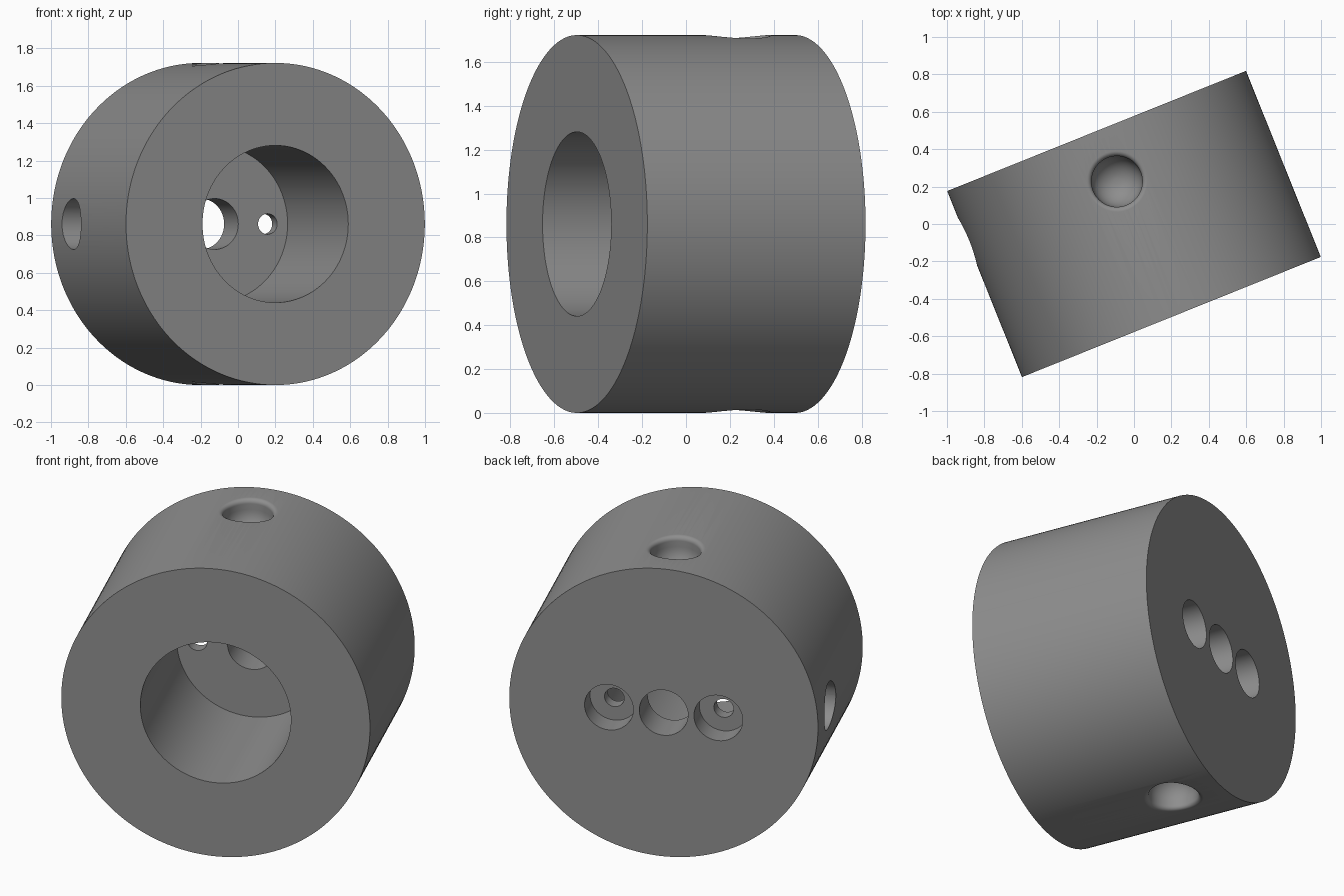
import bpy, bmesh, math
from mathutils import Matrix

if "Cube" in bpy.data.objects:
    bpy.data.objects.remove(bpy.data.objects["Cube"])

R, L = 0.861, 1.072          # collar radius and length
HOLE, SPACING = 0.136, 0.305 # hole radius and spacing of the bolt row
YAW = math.radians(21.9)
FRONT, BACK = -L / 2, L / 2
SIDE_Y = FRONT + 0.781       # position of the radial holes along the axis

grey = bpy.data.materials.new("steel grey")
grey.diffuse_color = (0.27, 0.27, 0.27, 1)
grey.use_nodes = True
grey.node_tree.nodes["Principled BSDF"].inputs["Base Color"].default_value = grey.diffuse_color


def revolve(name, profile, segs, matrix, saddle=False):
    """Closed solid from (radius, height) rings about local z."""
    bm = bmesh.new()
    rings = []
    for r, h in profile:
        ring = []
        for i in range(segs):
            a = 2 * math.pi * i / segs
            x, y = r * math.cos(a), r * math.sin(a)
            drop = R - math.sqrt(R * R - x * x) if saddle else 0
            ring.append(bm.verts.new((x, y, h - drop)))
        rings.append(ring)
    for lo, hi in zip(rings, rings[1:]):
        for i in range(segs):
            j = (i + 1) % segs
            bm.faces.new((lo[i], lo[j], hi[j], hi[i]))
    bm.faces.new(rings[0][::-1])
    bm.faces.new(rings[-1])
    bm.transform(matrix)
    bmesh.ops.recalc_face_normals(bm, faces=bm.faces)
    me = bpy.data.meshes.new(name)
    bm.to_mesh(me)
    bm.free()
    ob = bpy.data.objects.new(name, me)
    bpy.context.collection.objects.link(ob)
    me.materials.append(grey)
    return ob


def along_y(x=0):
    return Matrix.Translation((x, 0, 0)) @ Matrix.Rotation(-math.pi / 2, 4, 'X')


def rod(name, r, y0, y1, x=0, segs=48):
    return revolve(name, [(r, y0), (r, y1)], segs, along_y(x))


# Main collar body
body = rod("collar", R, FRONT, BACK, segs=192)

# Wide blind bore, centre hole and two counterbored bolt holes
floor = FRONT + 0.87
cutters = [rod("bore_cutter", 0.42, FRONT - 0.1, floor, segs=128),
           rod("centre_hole_cutter", HOLE, floor - 0.1, BACK + 0.1)]
for x in (-SPACING, SPACING):
    cutters.append(rod("bolt_hole_cutter", 0.055, floor - 0.1, BACK - 0.05, x))
    cutters.append(rod("counterbore_cutter", HOLE, BACK - 0.13, BACK + 0.1, x))

# Round-bottomed pockets with softened rims, above and below
fillet, n = 0.027, 8
pocket = [(HOLE * math.sin(t), 0.8 - HOLE * math.cos(t))
          for t in (math.pi / 2 * i / 12 for i in range(1, 13))]
pocket += [(HOLE + fillet * (1 - math.cos(t)), R - fillet + fillet * math.sin(t))
           for t in (math.pi / 2 * i / n for i in range(n + 1))]
pocket += [(HOLE + fillet + 0.01, R + 0.06)]
for turn in (0, math.pi):
    m = Matrix.Translation((0, SIDE_Y, 0)) @ Matrix.Rotation(turn, 4, 'Y')
    cutters.append(revolve("pocket_cutter", pocket, 64, m, saddle=True))

# Plain blind hole on the left side
m = Matrix.Translation((0, SIDE_Y, 0)) @ Matrix.Rotation(-math.pi / 2, 4, 'Y')
cutters.append(revolve("side_hole_cutter", [(HOLE, 0.56), (HOLE, 1.0)], 48, m))

# Cut the holes
bpy.context.view_layer.objects.active = body
for c in cutters:
    c.hide_render = True
    mod = body.modifiers.new("cut", 'BOOLEAN')
    mod.operation, mod.solver, mod.object = 'DIFFERENCE', 'EXACT', c
    bpy.ops.object.modifier_apply(modifier=mod.name)
    bpy.data.objects.remove(c)

# Stand the collar on the ground, turned to its angle
body.data.transform(Matrix.Translation((0, 0, R)) @ Matrix.Rotation(YAW, 4, 'Z'))
bpy.ops.object.select_all(action='DESELECT')
body.select_set(True)
bpy.ops.object.shade_smooth_by_angle(angle=math.radians(30))
